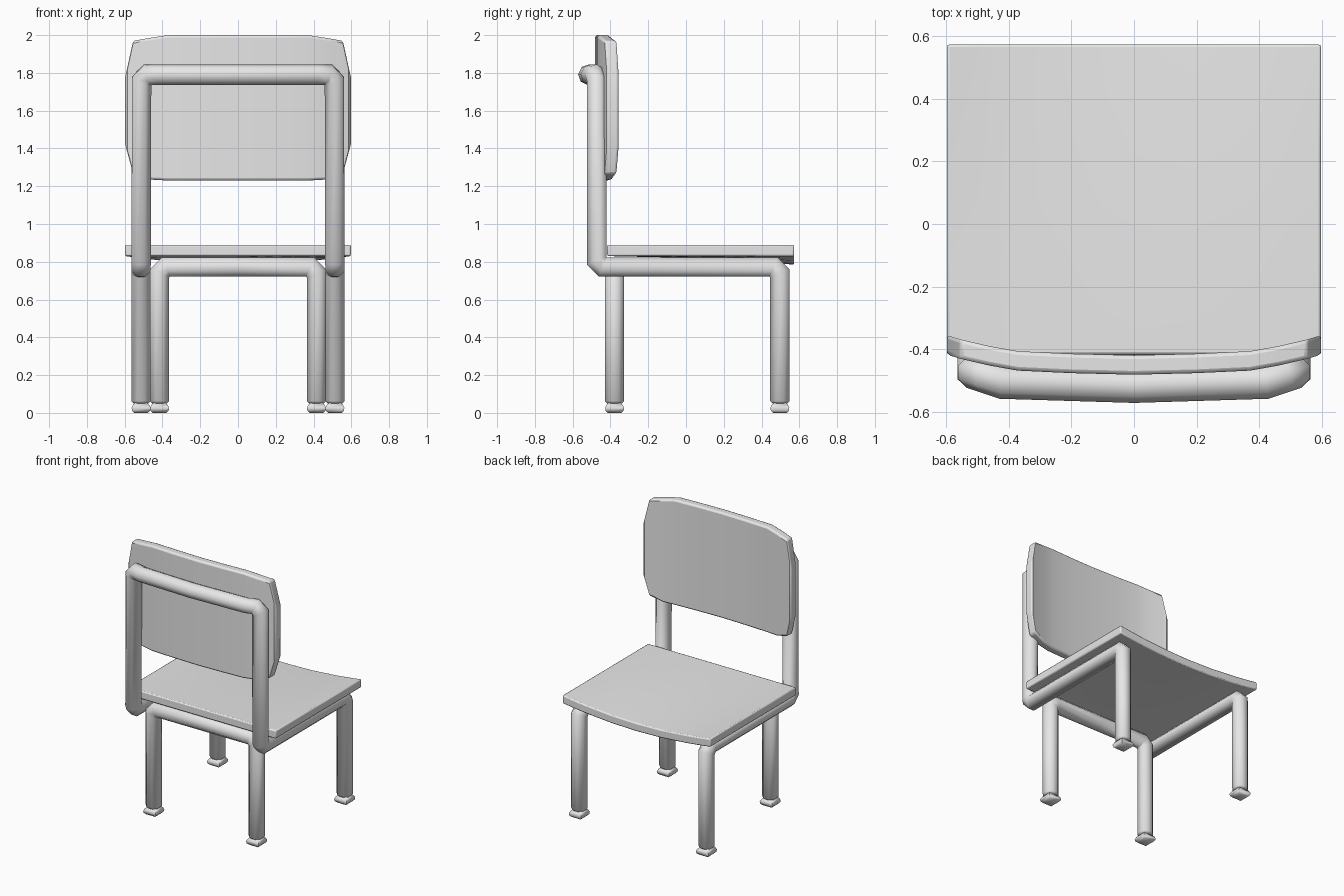
import bpy, bmesh, math
from mathutils import Vector

if "Cube" in bpy.data.objects:
    bpy.data.objects.remove(bpy.data.objects["Cube"])

grey = bpy.data.materials.new("light_grey")
grey.diffuse_color = (0.8, 0.8, 0.8, 1)
grey.use_nodes = True
grey.node_tree.nodes["Principled BSDF"].inputs["Base Color"].default_value = grey.diffuse_color


def finish(bm, name, angle=50, bevel=0):
    bmesh.ops.recalc_face_normals(bm, faces=bm.faces)
    me = bpy.data.meshes.new(name)
    bm.to_mesh(me)
    bm.free()
    me.materials.append(grey)
    ob = bpy.data.objects.new(name, me)
    bpy.context.collection.objects.link(ob)
    bpy.ops.object.select_all(action='DESELECT')
    ob.select_set(True)
    bpy.context.view_layer.objects.active = ob
    if bevel:
        m = ob.modifiers.new("soft_edges", 'BEVEL')
        m.width, m.segments, m.limit_method = bevel, 2, 'ANGLE'
        m.angle_limit = math.radians(50)
    bpy.ops.object.shade_smooth_by_angle(angle=math.radians(angle))
    return ob


def loft(rings, name, **kw):
    """Skin a list of equal closed rings and cap both ends."""
    bm = bmesh.new()
    vs = [[bm.verts.new(p) for p in r] for r in rings]
    n = len(vs[0])
    for a, b in zip(vs, vs[1:]):
        for i in range(n):
            j = (i + 1) % n
            bm.faces.new((a[i], a[j], b[j], b[i]))
    bm.faces.new(vs[0])
    bm.faces.new(vs[-1])
    return finish(bm, name, **kw)


def mirrored(half):
    """Complete a path that ends on the centre plane."""
    return half + [(-x, y, z) for x, y, z in reversed(half[:-1])]


def tube(path, r, name, cut=0.033):
    """Octagonal tube with mitred, slightly chamfered corners."""
    src = [Vector(p) for p in path]
    pts = [src[0]]
    for a, b, c in zip(src, src[1:], src[2:]):
        u, v = (b - a).normalized(), (c - b).normalized()
        if u.angle(v) > 0.8:
            pts += [b - u * cut, b + v * cut]
        else:
            pts.append(b)
    pts.append(src[-1])
    R = r / math.cos(math.pi / 8)
    angs = [math.pi / 8 + k * math.pi / 4 for k in range(8)]
    ring = [pts[0] + Vector((R * math.cos(t), R * math.sin(t), 0)) for t in angs]
    rings = [[pts[0] + (p - pts[0]) * 0.75 for p in ring],
             [p + Vector((0, 0, 0.012)) for p in ring]]
    for i in range(1, len(pts)):
        d = (pts[i] - pts[i - 1]).normalized()
        n = d if i == len(pts) - 1 else d + (pts[i + 1] - pts[i]).normalized()
        rings.append([p + d * ((pts[i] - p).dot(n) / d.dot(n)) for p in rings[-1]])
    # chamfer the far end like the near one
    end = rings.pop()
    rings.append([p + Vector((0, 0, 0.012)) for p in end])
    rings.append([pts[-1] + (p - pts[-1]) * 0.75 for p in end])
    return loft(rings, name)


# Main frame: front legs, side rails, uprights and bowed top bar
tube(mirrored([(0.513, 0.497, 0.05), (0.513, 0.497, 0.772), (0.513, -0.473, 0.772),
               (0.51, -0.473, 1.79), (0.42, -0.503, 1.79), (0, -0.516, 1.79)]),
     0.051, "main_frame")

# Rear legs joined by a crossbar
tube(mirrored([(0.415, -0.378, 0.05), (0.415, -0.378, 0.772), (0, -0.378, 0.772)]),
     0.051, "rear_leg_frame")

# Square bulging feet
for name, fx, fy in (("front_foot", 0.513, 0.497), ("rear_foot", 0.415, -0.378)):
    for s in (-1, 1):
        loft([[(s * fx + h * a, fy + h * b, z)
               for a, b in ((-1, -1), (1, -1), (1, 1), (-1, 1))]
              for z, h in ((0, 0.036), (0.012, 0.048), (0.028, 0.05),
                           (0.044, 0.042), (0.055, 0.03))],
             name, angle=60)

# Seat: straight at the rear, sagging in the middle towards the front edge
rows = [(-0.417, 0), (-0.1, 0.15), (0.25, 0.5), (0.573, 1)]
half = [(0.597, 0), (0.5, 0.013), (0.4, 0.024), (0.2, 0.04), (0, 0.045)]
cols = half + [(-x, d) for x, d in reversed(half[:-1])]
loft([[(x, y, 0.83 - d * f) for y, f in rows] +
      [(x, y, 0.89 - d * f) for y, f in reversed(rows)] for x, d in cols],
     "seat", bevel=0.008)

# Backrest: curved panel with clipped corners (x, low z, high z, rear y)
half = [(0.597, 1.42, 1.78, -0.417), (0.555, 1.265, 1.97, -0.43),
        (0.46, 1.235, 1.986, -0.452), (0.37, 1.23, 2.0, -0.468),
        (0.2, 1.23, 2.0, -0.476), (0, 1.23, 2.0, -0.481)]
cols = half + [(-c[0],) + c[1:] for c in reversed(half[:-1])]
loft([[(x, y, lo), (x, y + 0.062, lo), (x, y + 0.062, hi), (x, y, hi)]
      for x, lo, hi, y in cols], "backrest", bevel=0.012)
